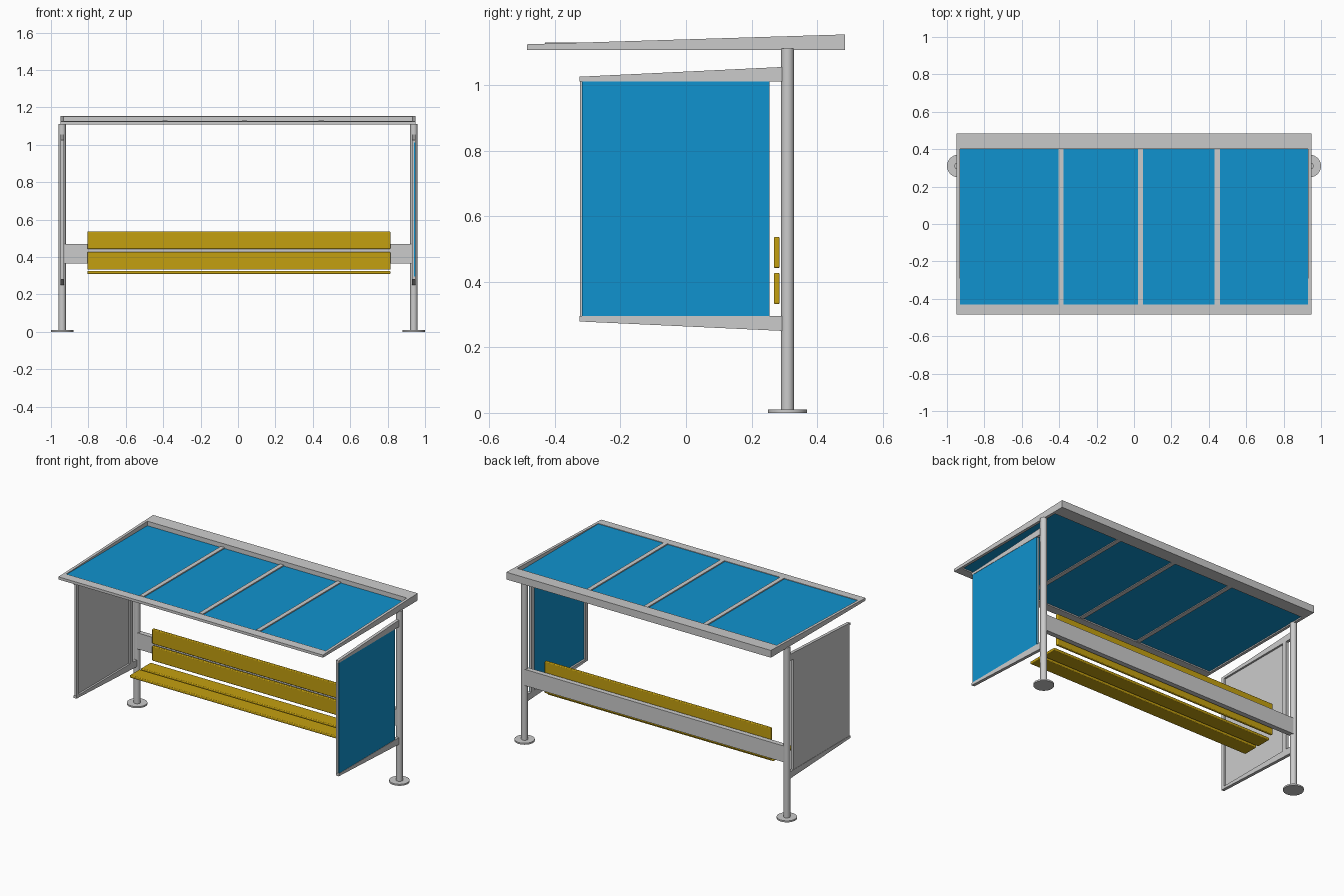
import bpy, bmesh

if "Cube" in bpy.data.objects:
    bpy.data.objects.remove(bpy.data.objects["Cube"])

def material(name, color):
    m = bpy.data.materials.new(name)
    m.diffuse_color = color
    m.use_nodes = True
    m.node_tree.nodes["Principled BSDF"].inputs["Base Color"].default_value = m.diffuse_color
    return m

BLUE = material("blue_panel", (0.005, 0.29, 0.62, 1))
YELLOW = material("yellow_slat", (0.55, 0.35, 0.005, 1))

def finish(name, bm, mat=None):
    bmesh.ops.recalc_face_normals(bm, faces=bm.faces)
    me = bpy.data.meshes.new(name)
    bm.to_mesh(me)
    bm.free()
    ob = bpy.data.objects.new(name, me)
    bpy.context.collection.objects.link(ob)
    if mat:
        me.materials.append(mat)
    return ob

def extrude_yz(name, profile, x0, x1, mat=None):
    """Extrude a (y, z) outline from x0 to x1."""
    bm = bmesh.new()
    face = bm.faces.new([bm.verts.new((x0, y, z)) for y, z in profile])
    ext = bmesh.ops.extrude_face_region(bm, geom=[face])
    verts = [v for v in ext["geom"] if isinstance(v, bmesh.types.BMVert)]
    bmesh.ops.translate(bm, vec=(x1 - x0, 0, 0), verts=verts)
    return finish(name, bm, mat)

def box(name, x, y, z, mat=None):
    return extrude_yz(name, [(y[0], z[0]), (y[1], z[0]), (y[1], z[1]), (y[0], z[1])],
                      x[0], x[1], mat)

def cylinder(name, x, y, r, z0, z1):
    bpy.ops.mesh.primitive_cylinder_add(vertices=32, radius=r, depth=z1 - z0,
                                        location=(x, y, (z0 + z1) / 2))
    bpy.context.object.name = name
    bpy.ops.object.shade_smooth_by_angle()

def slat(name, y, z):
    ob = box(name, (-0.805, 0.815), y, z, YELLOW)
    mod = ob.modifiers.new("rounded_edges", 'BEVEL')
    mod.width = 0.005
    mod.segments = 3

# roof frame: wedge-shaped rails with a flat underside
def roof_rail(name, x0, x1, y0, y1):
    top = lambda y: 1.125 + 0.03 * (y + 0.485) / 0.97
    extrude_yz(name, [(y0, 1.108), (y1, 1.108), (y1, top(y1)), (y0, top(y0))], x0, x1)

roof_rail("roof_front_rail", -0.948, 0.948, -0.485, -0.43)
roof_rail("roof_back_rail", -0.948, 0.948, 0.40, 0.485)
roof_rail("roof_left_rail", -0.948, -0.93, -0.43, 0.40)
roof_rail("roof_right_rail", 0.93, 0.948, -0.43, 0.40)

# roof panes and the bars between them
bars = [-0.39, 0.035, 0.445]
edges = [-0.93] + bars + [0.93]
for i in range(4):
    box(f"roof_pane_{i + 1}", (edges[i], edges[i + 1]), (-0.43, 0.40), (1.116, 1.123), BLUE)
for i, x in enumerate(bars):
    box(f"roof_bar_{i + 1}", (x - 0.014, x + 0.014), (-0.43, 0.40), (1.111, 1.13))

# posts, feet and side screens
for side, s in (("left", -1), ("right", 1)):
    cylinder(f"{side}_post", s * 0.94, 0.31, 0.02, 0.005, 1.112)
    cylinder(f"{side}_foot", s * 0.94, 0.31, 0.06, 0, 0.01)
    x0, x1 = s * 0.93, s * 0.95
    extrude_yz(f"{side}_upper_bracket",
               [(-0.325, 1.012), (0.30, 1.012), (0.30, 1.056), (-0.325, 1.026)], x0, x1)
    extrude_yz(f"{side}_lower_bracket",
               [(-0.325, 0.295), (-0.325, 0.279), (0.30, 0.25), (0.30, 0.295)], x0, x1)
    box(f"{side}_screen_front_bar", (x0, s * 0.942), (-0.323, -0.30), (0.295, 1.012))
    box(f"{side}_screen_back_bar", (x0, s * 0.942), (0.225, 0.255), (0.295, 1.012))
    # only the right-hand screen is coloured
    box(f"{side}_screen", (s * 0.942, s * 0.948), (-0.318, 0.255), (0.295, 1.012),
        BLUE if s > 0 else None)

# bench: cross beam, backrest slats and seat slats
box("bench_beam", (-0.935, 0.935), (0.294, 0.326), (0.365, 0.47))
for i in range(2):
    slat(f"backrest_slat_{i + 1}", (0.268, 0.286), (0.332 + 0.11 * i, 0.427 + 0.11 * i))
    slat(f"seat_slat_{i + 1}", (0.04 + 0.115 * i, 0.14 + 0.115 * i), (0.309, 0.326))
